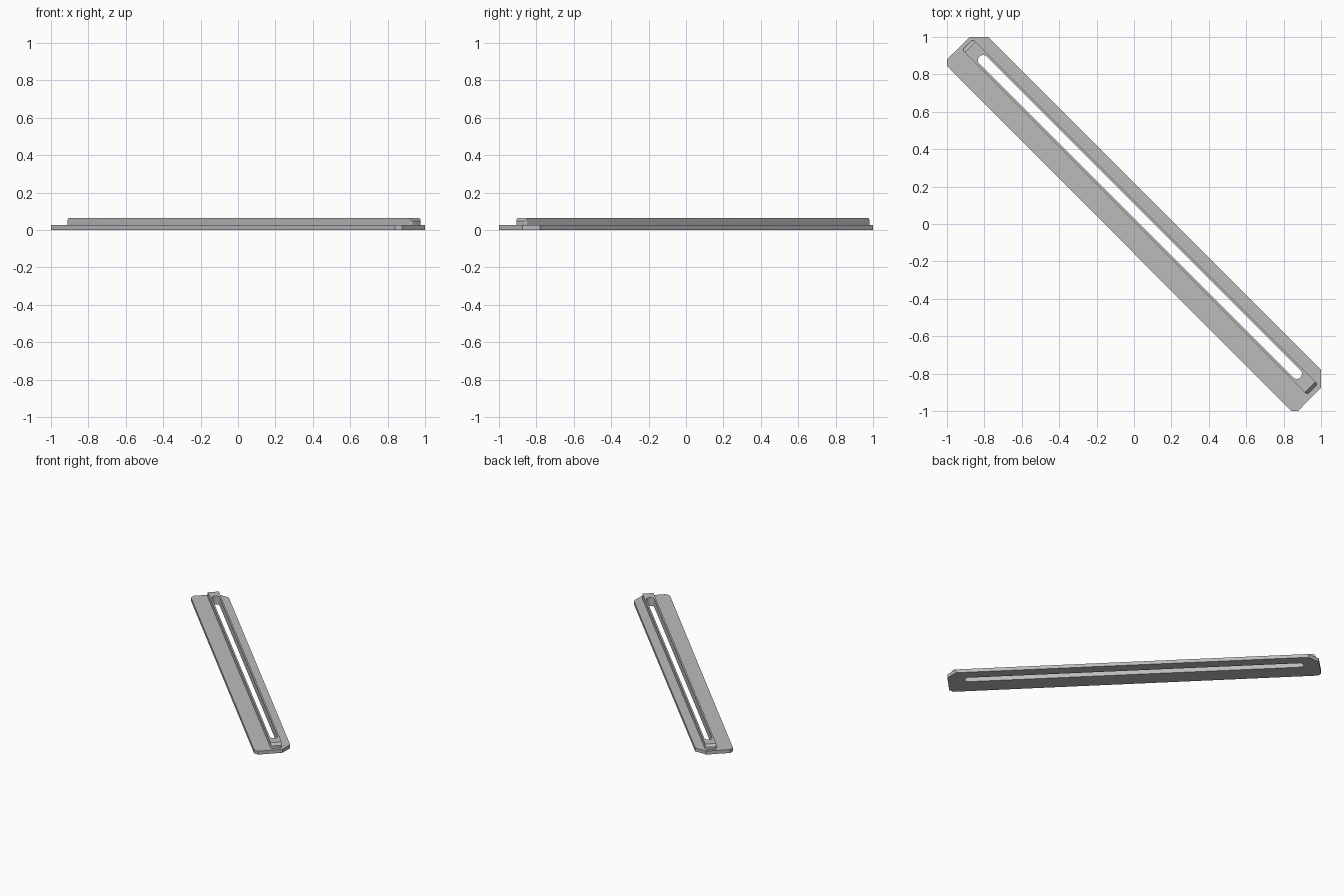
import bpy, bmesh, math
from mathutils import Matrix, Vector

cube = bpy.data.objects.get("Cube")
if cube:
    bpy.data.objects.remove(cube, do_unlink=True)

PLATE_TOP, RIDGE_TOP = 0.027, 0.065
AXIS_V = 0.049                                   # sideways offset of the slot line
TURN = Matrix.Rotation(math.radians(-45), 4, 'Z')  # part axis runs along the diagonal

grey = bpy.data.materials.new("light_grey")
grey.use_nodes = True
colour = (0.5, 0.5, 0.5, 1)
grey.diffuse_color = colour
grey.node_tree.nodes["Principled BSDF"].inputs["Base Color"].default_value = colour


def prism(outline, z0, z1):
    """Extrude a closed flat outline from z0 to z1."""
    bm = bmesh.new()
    base = bm.faces.new([bm.verts.new((x, y, z0)) for x, y in outline])
    top = bmesh.ops.extrude_face_region(bm, geom=[base])["geom"]
    bmesh.ops.translate(bm, vec=(0, 0, z1 - z0),
                        verts=[v for v in top if isinstance(v, bmesh.types.BMVert)])
    bmesh.ops.recalc_face_normals(bm, faces=bm.faces)
    return bm


def rounded_bar(u0, u1, half, radius, steps):
    """Outline of a bar along x with rounded corners."""
    corners = [(u1, half, 0), (u0, half, 90), (u0, -half, 180), (u1, -half, 270)]
    points = []
    for u, v, start in corners:
        cu = u - math.copysign(radius, u)
        cv = v - math.copysign(radius, v)
        for i in range(steps + 1):
            a = math.radians(start + 90 * i / steps)
            points.append((cu + radius * math.cos(a), AXIS_V + cv + radius * math.sin(a)))
    return points


def add_object(name, bm):
    bmesh.ops.recalc_face_normals(bm, faces=bm.faces)
    mesh = bpy.data.meshes.new(name)
    bm.to_mesh(mesh)
    bm.free()
    mesh.materials.append(grey)
    obj = bpy.data.objects.new(name, mesh)
    bpy.context.collection.objects.link(obj)
    return obj


# Base plate with clipped ends
plate = add_object("base_plate", prism(
    [(-1, 0.845), (0.84, -1), (0.877, -1), (1, -0.875),
     (1, -0.78), (-0.78, 1), (-0.877, 1), (-1, 0.88)], 0, PLATE_TOP))

# Raised rim around the slot, with sloped ends
bm = prism(rounded_bar(-1.307, 1.3, 0.04, 0.014, 5), PLATE_TOP, RIDGE_TOP)
for end, side in ((-1.307, -1), (1.3, 1)):
    bmesh.ops.bisect_plane(bm, geom=bm.verts[:] + bm.edges[:] + bm.faces[:],
                           plane_co=Vector((end, 0, RIDGE_TOP - 0.018)),
                           plane_no=Vector((side * 0.7, 0, 0.7)), clear_outer=True)
    bmesh.ops.holes_fill(bm, edges=[e for e in bm.edges if e.is_boundary])
bm.transform(TURN)
rim = add_object("slot_rim", bm)

# Long slot cut through plate and rim
radius = 0.028
bm = prism(rounded_bar(-1.189 - radius, 1.181 + radius, radius, radius - 0.0002, 8), -0.1, 0.2)
bm.transform(TURN)
cutter = add_object("slot_cutter", bm)
cutter.hide_render = True

for obj in (plate, rim):
    cut = obj.modifiers.new("slot", 'BOOLEAN')
    cut.operation, cut.object, cut.solver = 'DIFFERENCE', cutter, 'EXACT'
    bpy.ops.object.select_all(action='DESELECT')
    bpy.context.view_layer.objects.active = obj
    obj.select_set(True)
    bpy.ops.object.modifier_apply(modifier=cut.name)
    bpy.ops.object.shade_smooth_by_angle(angle=math.radians(25))
bpy.data.objects.remove(cutter, do_unlink=True)
